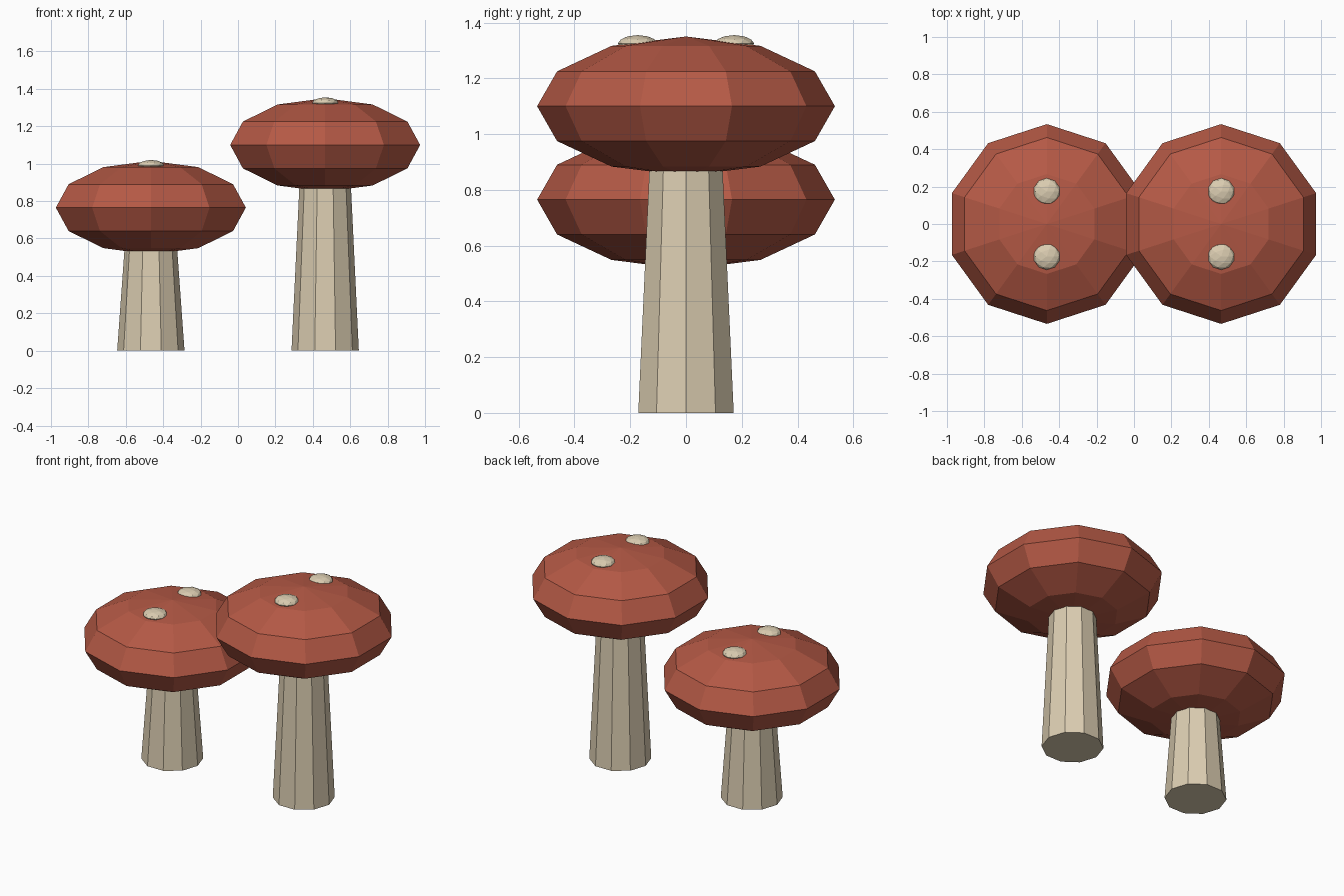
import bpy
from math import radians

cube = bpy.data.objects.get("Cube")
if cube:
    bpy.data.objects.remove(cube, do_unlink=True)


def make_material(name, rgb):
    mat = bpy.data.materials.new(name)
    mat.use_nodes = True
    mat.diffuse_color = (*rgb, 1)
    mat.node_tree.nodes["Principled BSDF"].inputs["Base Color"].default_value = (*rgb, 1)
    return mat


RED = make_material("brick red", (0.46, 0.10, 0.06))
CREAM = make_material("warm cream", (0.71, 0.61, 0.44))

SIDES = 10
CAP_RADIUS, CAP_HALF_HEIGHT = 0.534, 0.25


def finish(name, mat, scale=(1, 1, 1)):
    """Name, scale and colour the newest object."""
    obj = bpy.context.object
    obj.name = name
    obj.scale = scale
    obj.data.materials.append(mat)
    bpy.ops.object.shade_flat()
    return obj


def mushroom(label, x, cap_z):
    # Tapered stem, ending inside the cap
    height = cap_z - 0.1
    bpy.ops.mesh.primitive_cone_add(vertices=SIDES, radius1=0.18, radius2=0.132,
                                    depth=height, location=(x, 0, height / 2),
                                    rotation=(0, 0, radians(90)))
    finish(label + "_stem", CREAM)

    # Flattened faceted cap with a corner on the x axis
    bpy.ops.mesh.primitive_uv_sphere_add(segments=SIDES, ring_count=6, radius=1,
                                         location=(x, 0, cap_z))
    finish(label + "_cap", RED, (CAP_RADIUS, CAP_RADIUS, CAP_HALF_HEIGHT))

    # Two flat spots, front and back
    for side, y in (("front", -0.173), ("back", 0.173)):
        bpy.ops.mesh.primitive_ico_sphere_add(subdivisions=2, radius=1,
                                              location=(x, y, cap_z + 0.225))
        finish(f"{label}_{side}_spot", CREAM, (0.072, 0.072, 0.03))


mushroom("short", -0.466, 0.765)
mushroom("tall", 0.466, 1.10)
